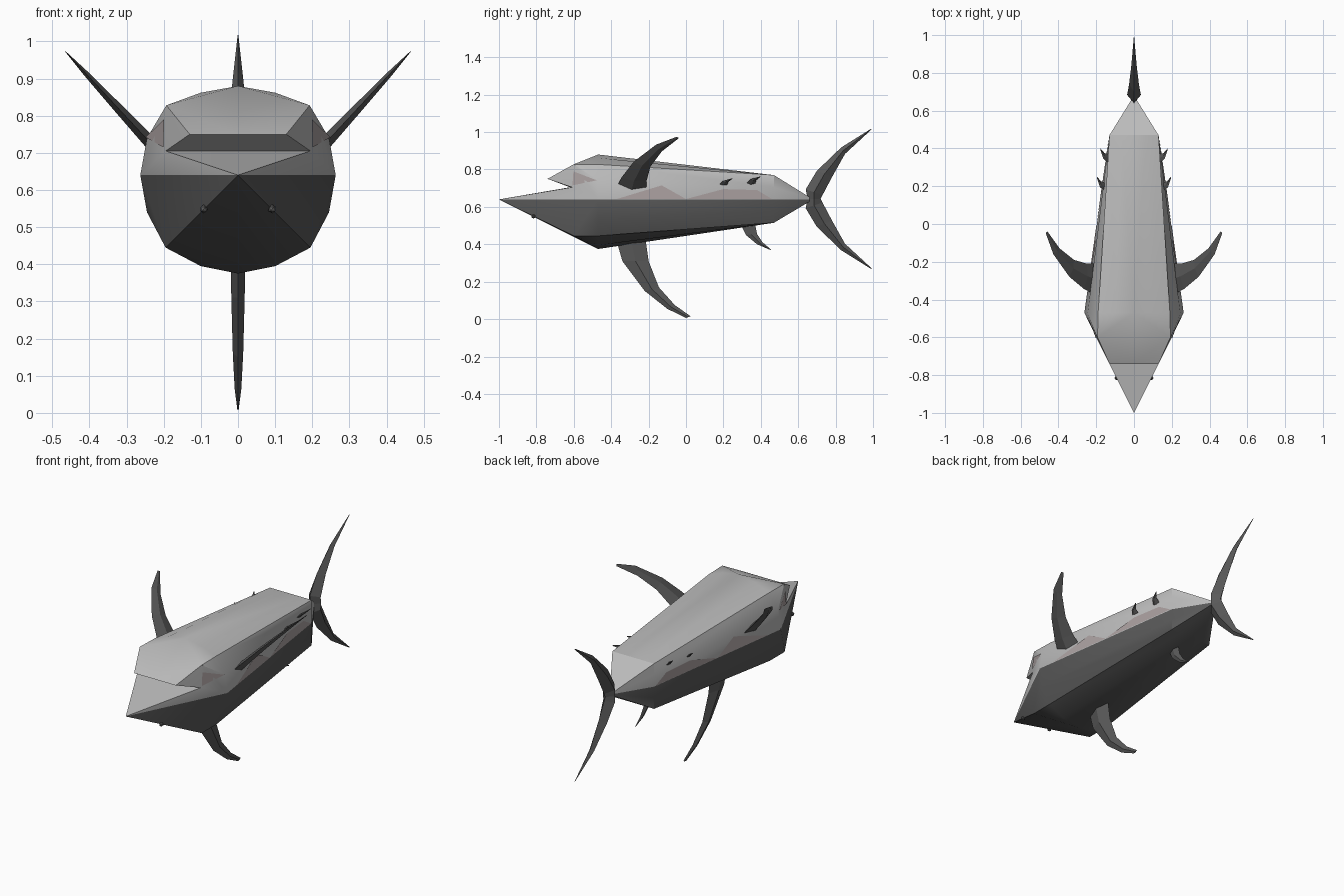
import bpy, bmesh, math
from mathutils import Vector

if "Cube" in bpy.data.objects:
    bpy.data.objects.remove(bpy.data.objects["Cube"])


def material(name, rgb):
    m = bpy.data.materials.new(name)
    m.diffuse_color = (*rgb, 1)
    m.use_nodes = True
    m.node_tree.nodes["Principled BSDF"].inputs["Base Color"].default_value = m.diffuse_color
    return m


LIGHT = material("light_grey", (0.5, 0.5, 0.5))
DARK = material("dark_grey", (0.1, 0.1, 0.1))
TINT = material("warm_grey", (0.40, 0.35, 0.35))


def make(name, verts, faces, mats, mirror=False):
    """Mesh from points and faces, optionally mirrored across x = 0."""
    me = bpy.data.meshes.new(name)
    me.from_pydata([tuple(v) for v in verts], [], faces)
    bm = bmesh.new()
    bm.from_mesh(me)
    bmesh.ops.recalc_face_normals(bm, faces=bm.faces[:])
    bm.to_mesh(me)
    bm.free()
    for m in mats:
        me.materials.append(m)
    ob = bpy.data.objects.new(name, me)
    bpy.context.collection.objects.link(ob)
    if mirror:
        mod = ob.modifiers.new("mirror", 'MIRROR')
        mod.merge_threshold = 0.0005
    return ob


# Half hull: round shoulder ring lofted to a square rear ring, then a point
MID = 0.64
shoulder = [(0, .88), (.10, .862), (.19, .827), (.245, .74), (.263, MID),
            (.245, .54), (.195, .445), (.10, .395), (0, .375)]
rear = [(0, .77), (.065, .77), (.13, .77), (.13, .705), (.13, MID),
        (.13, .577), (.13, .515), (.065, .515), (0, .515)]
verts = [(x, -.47, z) for x, z in shoulder] + [(x, .47, z) for x, z in rear]
faces = []
END = len(verts)
verts.append((0, .68, MID))
for i in range(8):
    faces += [(i, i + 1, i + 10, i + 9), (i + 9, i + 10, END)]

# Pointed head with open mouth
T, B, U, L, LC, M, MC = range(END + 1, END + 8)
verts += [(0, -1, MID), (.195, -.6, .445), (.193, -.6, .828),
          (.13, -.74, .75), (0, -.74, .75), (.195, -.61, .705), (0, -.62, .705)]
faces += [(T, B, 8), (B, 7, 8), (B, 6, 7), (B, 5, 6), (B, 4, 5), (T, 4, B),
          (T, M, 4), (T, MC, M), (MC, LC, L, M), (L, U, M), (LC, 0, U, L),
          (U, 0, 1), (U, 1, 2), (U, 2, 3), (U, 3, 4), (U, 4, M)]
body = make("body", verts, faces, [LIGHT, DARK], True)
for p in body.data.polygons:
    p.material_index = 0 if p.center.z > MID else 1
bpy.context.view_layer.objects.active = body
body.select_set(True)
bpy.ops.object.shade_smooth_by_angle(angle=math.radians(25))
body.select_set(False)


# Tinted patches lying on the flank
def on_flank(y, z):
    t = (y + .47) / .94
    low, high = .263 - .133 * t, .245 - .115 * t
    k = (z - MID) / (.10 - .035 * t)
    return (low + (high - low) * k + .002, y, z)


patches = [[(-.37, .642), (-.13, .715), (0, .642)],
           [(0, .642), (.2, .695), (.38, .69), (.46, .642)]]
for i, pts in enumerate(patches):
    make(f"flank_patch_{i + 1}", [on_flank(*p) for p in pts],
         [tuple(range(len(pts)))], [TINT], True)
cheek = [Vector((.197, -.6, .79)), Vector((.247, -.475, .742)), Vector((.199, -.605, .715))]
make("cheek_patch", [v + Vector((.002, -.002, 0)) for v in cheek], [(0, 1, 2)], [TINT], True)


def fin(name, lead, trail, thick, origin=(0, 0), out=(0, 1), mirror=False):
    """Diamond-section fin: (y, distance) edges run outward along `out` in xz."""
    d = Vector((out[0], 0, out[1])).normalized()
    n = Vector((d.z, 0, -d.x))
    o = Vector((origin[0], 0, origin[1]))
    v, f = [], []
    for (ya, ra), (yb, rb), w in zip(lead, trail, thick):
        a = o + d * ra + Vector((0, ya, 0))
        b = o + d * rb + Vector((0, yb, 0))
        c = (a + b) / 2
        v += [a, c + n * w, b, c - n * w]
    for s in range(0, len(v) - 4, 4):
        for k in range(4):
            j = (k + 1) % 4
            f.append((s + k, s + j, s + 4 + j, s + 4 + k))
    f += [(3, 2, 1, 0), tuple(range(len(v) - 4, len(v)))]
    return make(name, v, f, [DARK], mirror)


# Tail lobes
for name, up in (("tail_upper", 1), ("tail_lower", -1)):
    fin(name, [(.65, 0), (.64, .05), (.70, .15), (.83, .275), (.99, .375)],
        [(.72, 0), (.73, .02), (.78, .115), (.85, .24), (.993, .372)],
        [.038, .036, .026, .014, .001], (0, .643), (0, up))

# Large and small keel fins
fin("keel_fin", [(-.38, -.05), (-.34, .09), (-.22, .25), (-.10, .345), (0, .394)],
    [(-.22, -.05), (-.20, .09), (-.145, .23), (-.06, .325), (.025, .385)],
    [.02, .018, .014, .009, .002], (0, .40), (0, -1))
fin("rear_keel_fin", [(.27, -.05), (.32, .05), (.38, .10), (.45, .13)],
    [(.36, -.05), (.38, .045), (.41, .09), (.455, .128)],
    [.01, .009, .006, .001], (0, .50), (0, -1))

# Paired side fins
fin("side_fin", [(-.37, -.04), (-.345, .03), (-.28, .145), (-.16, .27), (-.05, .328)],
    [(-.21, -.04), (-.21, .01), (-.19, .11), (-.13, .22), (-.038, .318)],
    [.018, .016, .012, .007, .001], (.243, .735), (.68, .73), True)

# Small paired finlets toward the tail
for i, (y, x, z) in enumerate([(.17, .165, .725), (.32, .147, .735)]):
    fin(f"finlet_{i + 1}", [(y, -.02), (y + .025, .02), (y + .075, .042)],
        [(y + .05, -.02), (y + .055, .012), (y + .08, .04)],
        [.006, .005, .001], (x, z), (.75, .66), True)

# Jaw nubs
for s in (-1, 1):
    bpy.ops.mesh.primitive_ico_sphere_add(subdivisions=1, radius=.012,
                                          location=(s * .092, -.815, .549))
    bpy.context.object.name = "jaw_nub_right" if s > 0 else "jaw_nub_left"
    bpy.context.object.data.materials.append(DARK)
